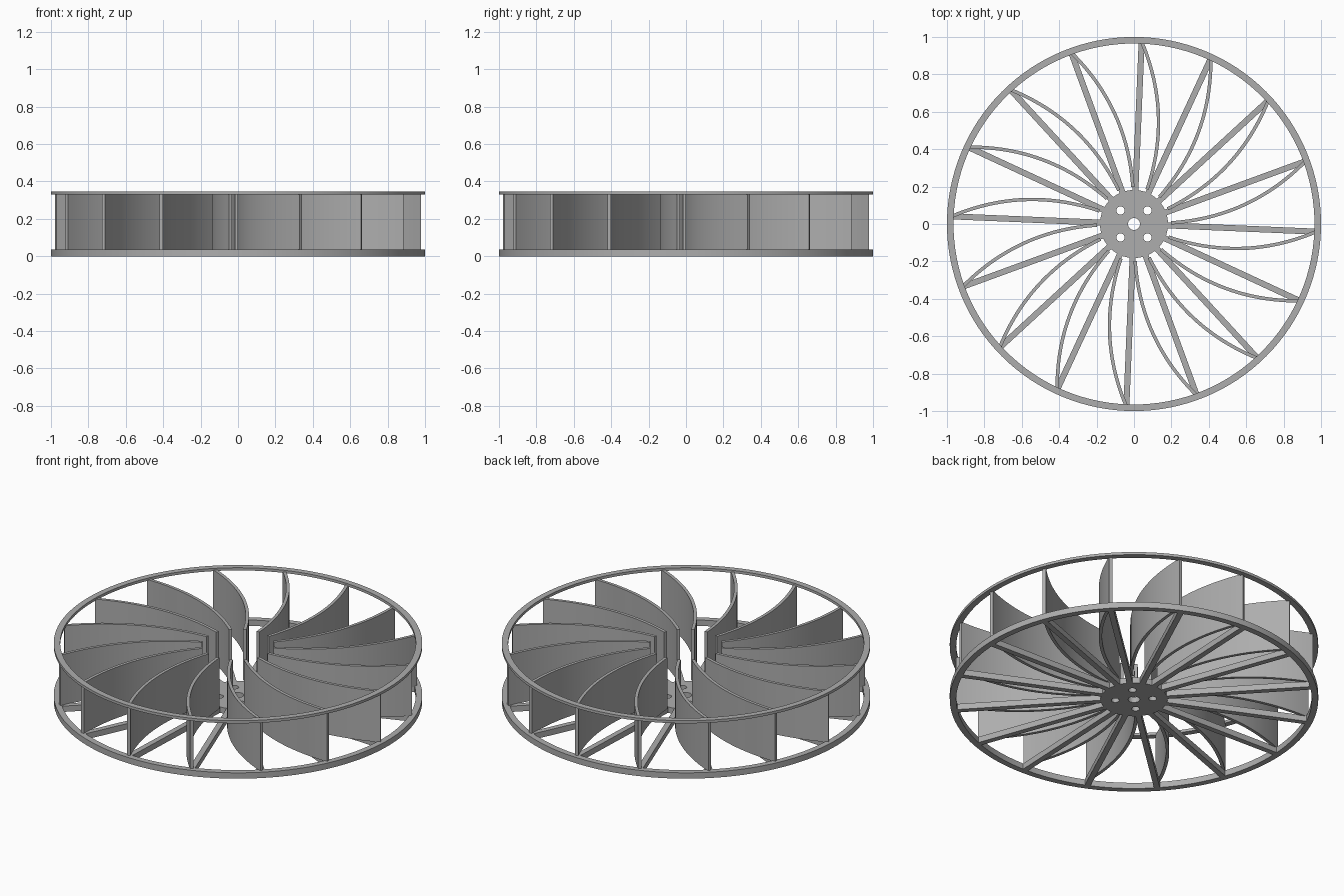
import bpy, bmesh
from math import sin, cos, pi, radians
from mathutils import Vector

old = bpy.data.objects.get("Cube")
if old:
    bpy.data.objects.remove(old, do_unlink=True)

BLADES = 16
FLOOR = 0.035      # thickness of hub, spokes and lower rim
TOP = 0.347

grey = bpy.data.materials.new("grey metal")
grey.use_nodes = True
COLOUR = (0.42, 0.42, 0.42, 1)
grey.diffuse_color = COLOUR
grey.node_tree.nodes["Principled BSDF"].inputs["Base Color"].default_value = COLOUR


def circle(radius, sides, x=0, y=0):
    return [(x + radius * cos(2 * pi * i / sides),
             y + radius * sin(2 * pi * i / sides)) for i in range(sides)]


def plate(name, loops, z0, z1):
    """Extrude an outline, with further loops as holes, from z0 to z1."""
    curve = bpy.data.curves.new(name + "_outline", "CURVE")
    curve.dimensions = "2D"
    curve.fill_mode = "BOTH"
    curve.extrude = (z1 - z0) / 2
    for loop in loops:
        spline = curve.splines.new("POLY")
        spline.points.add(len(loop) - 1)
        for point, (x, y) in zip(spline.points, loop):
            point.co = (x, y, 0, 1)
        spline.use_cyclic_u = True
    temp = bpy.data.objects.new(name + "_temp", curve)
    bpy.context.collection.objects.link(temp)
    bpy.context.view_layer.update()
    graph = bpy.context.evaluated_depsgraph_get()
    mesh = bpy.data.meshes.new_from_object(temp.evaluated_get(graph))
    bpy.data.objects.remove(temp, do_unlink=True)

    bm = bmesh.new()
    bm.from_mesh(mesh)
    bmesh.ops.remove_doubles(bm, verts=bm.verts, dist=0.0001)
    bmesh.ops.translate(bm, verts=bm.verts, vec=(0, 0, (z0 + z1) / 2))
    bmesh.ops.recalc_face_normals(bm, faces=bm.faces)
    bm.to_mesh(mesh)
    bm.free()
    mesh.name = name
    mesh.materials.clear()
    mesh.materials.append(grey)

    obj = bpy.data.objects.new(name, mesh)
    bpy.context.collection.objects.link(obj)
    bpy.ops.object.select_all(action="DESELECT")
    obj.select_set(True)
    bpy.context.view_layer.objects.active = obj
    bpy.ops.object.shade_smooth_by_angle(angle=radians(30))
    return obj


def ring_copies(obj):
    """Repeat a part evenly around the axle."""
    base = obj.name
    for i in range(1, BLADES):
        copy = obj.copy()
        copy.name = f"{base}_{i + 1}"
        copy.rotation_euler.z = 2 * pi * i / BLADES
        bpy.context.collection.objects.link(copy)


# Rims
rim = [circle(1, 128), circle(0.965, 128)]
plate("lower_rim", rim, 0, FLOOR)
plate("upper_rim", rim, TOP - 0.016, TOP)

# Hub with axle hole and four bolt holes
holes = [circle(0.022, 24, x, y) for x in (-0.072, 0.072) for y in (-0.072, 0.072)]
plate("hub", [circle(0.182, 64), circle(0.032, 32)] + holes, 0, FLOOR)

# Spokes
along = Vector((cos(radians(87.6)), sin(radians(87.6))))
side = Vector((along.y, -along.x)) * 0.016
spoke = [along * 0.17 - side, along * 0.17 + side,
         along * 0.975 + side, along * 0.975 - side]
ring_copies(plate("spoke", [spoke], 0, FLOOR))

# Curved blades, each bowing from a spoke tip to the root of the next spoke
tip, root = Vector((0.041, 0.975)), Vector((0.07, 0.185))
chord = root - tip
bow = Vector((-chord.y, chord.x)).normalized() * 0.075
STEPS = 24
outer, inner = [], []
for i in range(STEPS + 1):
    t = i / STEPS
    centre = tip + chord * t + bow * 4 * t * (1 - t)
    tangent = chord + bow * 4 * (1 - 2 * t)
    offset = Vector((-tangent.y, tangent.x)).normalized() * 0.009
    outer.append(centre + offset)
    inner.append(centre - offset)
ring_copies(plate("blade", [outer + inner[::-1]], FLOOR - 0.003, TOP - 0.01))
